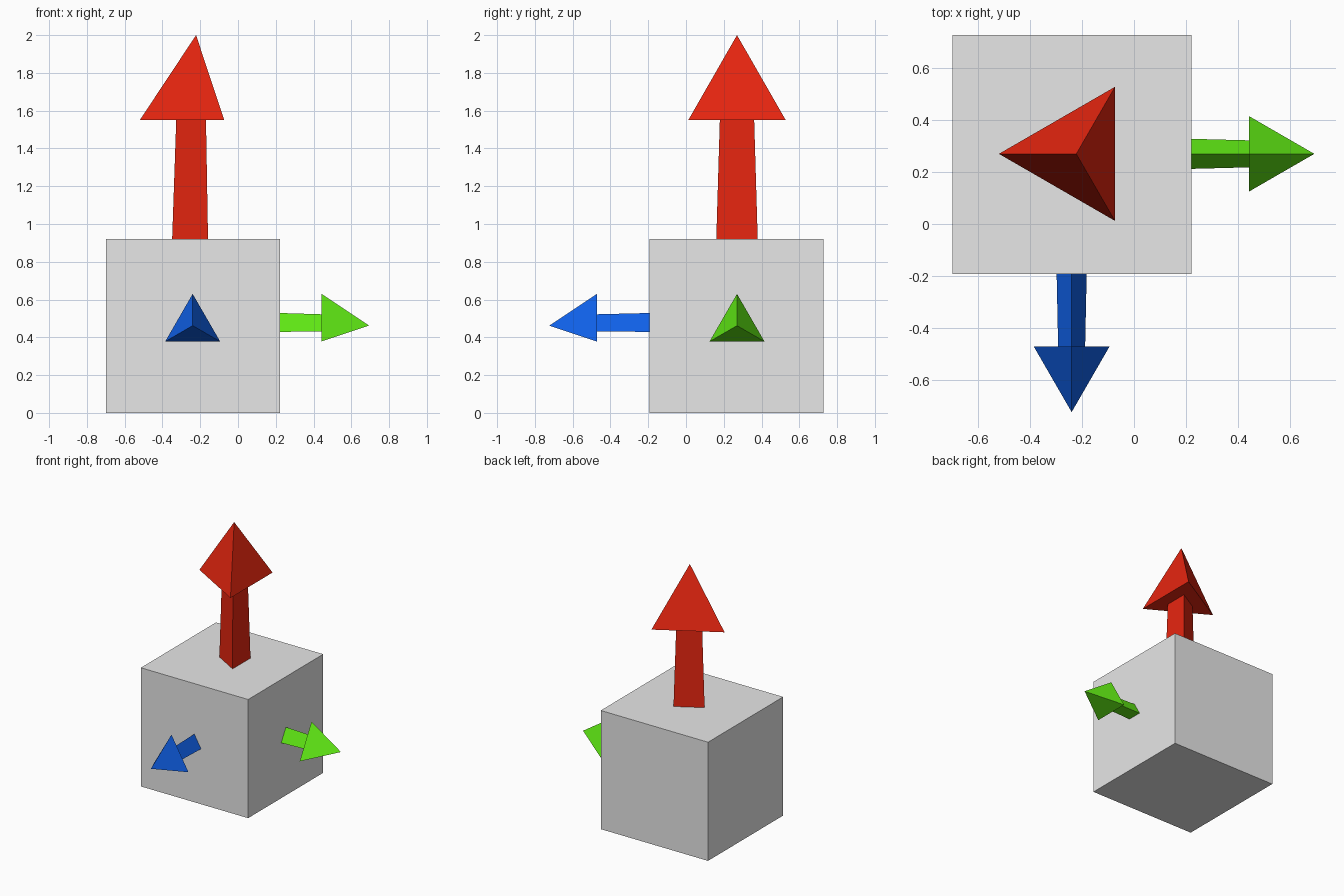
import bpy, bmesh, math
from mathutils import Vector

if "Cube" in bpy.data.objects:
    bpy.data.objects.remove(bpy.data.objects["Cube"])


def material(name, rgb):
    m = bpy.data.materials.new(name)
    m.diffuse_color = (*rgb, 1)
    m.use_nodes = True
    m.node_tree.nodes["Principled BSDF"].inputs["Base Color"].default_value = m.diffuse_color
    return m


def make_object(name, bm, mat):
    bmesh.ops.recalc_face_normals(bm, faces=bm.faces)
    me = bpy.data.meshes.new(name)
    bm.to_mesh(me)
    bm.free()
    me.materials.append(mat)
    ob = bpy.data.objects.new(name, me)
    bpy.context.collection.objects.link(ob)


def ring(bm, centre, axis, up, radius):
    """Triangle around an axis with one corner towards up."""
    side = axis.cross(up)
    angles = [k * math.tau / 3 for k in range(3)]
    return [bm.verts.new(centre + radius * (math.cos(a) * up + math.sin(a) * side))
            for a in angles]


def arrow(name, base, axis, up, shaft_len, head_len, r0, r1, r_head, mat):
    base, axis, up = Vector(base), Vector(axis), Vector(up)
    neck = base + axis * shaft_len

    # Tapered three-sided shaft
    bm = bmesh.new()
    a = ring(bm, base - axis * 0.01, axis, up, r0)
    b = ring(bm, neck, axis, up, r1)
    for i in range(3):
        j = (i + 1) % 3
        bm.faces.new((a[i], a[j], b[j], b[i]))
    bm.faces.new(a)
    bm.faces.new(b)
    make_object(name + "_shaft", bm, mat)

    # Three-sided pyramid head
    bm = bmesh.new()
    h = ring(bm, neck, axis, up, r_head)
    tip = bm.verts.new(neck + axis * head_len)
    for i in range(3):
        bm.faces.new((h[i], h[(i + 1) % 3], tip))
    bm.faces.new(h)
    make_object(name + "_head", bm, mat)


grey = material("grey", (0.8, 0.8, 0.8))
red = material("red", (0.8, 0.019, 0.005))
green = material("green", (0.115, 0.8, 0.007))
blue = material("blue", (0.005, 0.117, 0.8))

# Central cube
size, cx, cy = 0.92, -0.238, 0.267
bm = bmesh.new()
bmesh.ops.create_cube(bm, size=size)
bmesh.ops.translate(bm, verts=bm.verts, vec=(cx, cy, size / 2))
make_object("cube", bm, grey)

# Three arrows, one per axis
arrow("up_arrow", (-0.222, 0.27, 0.92), (0, 0, 1), (-1, 0, 0),
      0.63, 0.45, 0.127, 0.105, 0.298, red)
arrow("right_arrow", (0.222, 0.27, 0.462), (1, 0, 0), (0, 0, 1),
      0.22, 0.252, 0.067, 0.06, 0.168, green)
arrow("front_arrow", (-0.24, -0.193, 0.462), (0, -1, 0), (0, 0, 1),
      0.279, 0.252, 0.067, 0.06, 0.168, blue)
